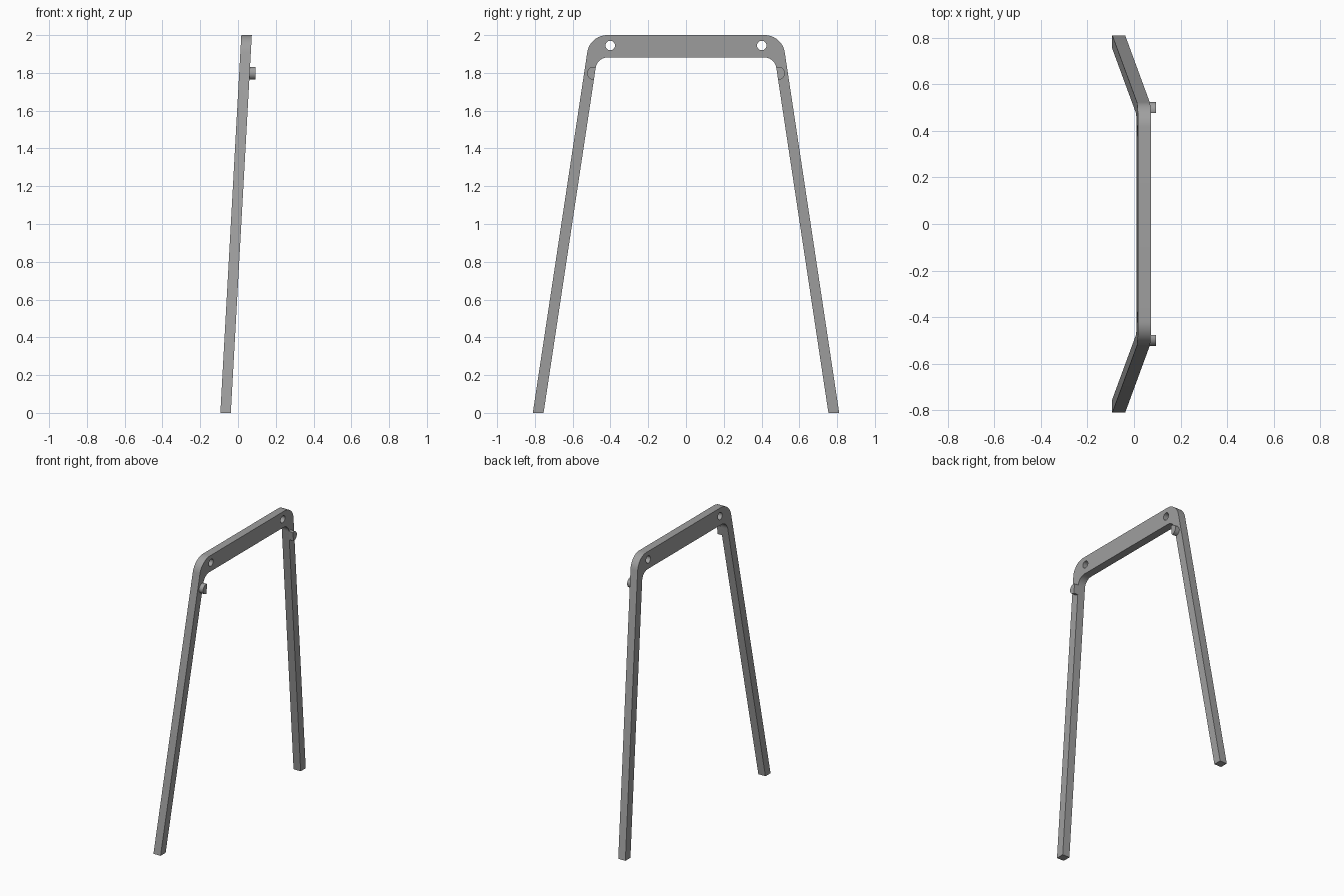
import bpy
import bmesh
import math
from mathutils import Vector

if "Cube" in bpy.data.objects:
    bpy.data.objects.remove(bpy.data.objects["Cube"])

LEAN = 0.0555            # sideways lean of the whole frame per unit of height
X0, X1 = -0.0935, -0.038  # thickness range at ground level
SPLAY = 0.151            # inward slope of the legs
OUT, INN = 0.811, 0.754  # outer and inner leg edge at ground level
TOP, UNDER = 2.0, 1.882  # crossbar top and underside

grey = bpy.data.materials.new("grey_metal")
grey.diffuse_color = (0.35, 0.35, 0.35, 1)
grey.use_nodes = True
grey.node_tree.nodes["Principled BSDF"].inputs["Base Color"].default_value = grey.diffuse_color


def fillet(prev, corner, nxt, radius, steps=12):
    """Arc points that round one corner of an outline."""
    a, c, b = Vector(prev), Vector(corner), Vector(nxt)
    u, v = (a - c).normalized(), (b - c).normalized()
    half = u.angle(v) / 2
    centre = c + (u + v).normalized() * radius / math.sin(half)
    t = radius / math.tan(half)
    p, q = c + u * t - centre, c + v * t - centre
    ang = p.angle(q)
    return [tuple(centre + (p * math.sin((1 - i / steps) * ang)
                            + q * math.sin(i / steps * ang)) / math.sin(ang))
            for i in range(steps + 1)]


def prism(name, outline, x0, x1, lean=0.0):
    """Extrude a (y, z) outline along x, with an optional lean."""
    bm = bmesh.new()
    face = bm.faces.new([bm.verts.new((x0 + lean * z, y, z)) for y, z in outline])
    ext = bmesh.ops.extrude_face_region(bm, geom=[face], use_keep_orig=True)
    moved = [g for g in ext["geom"] if isinstance(g, bmesh.types.BMVert)]
    bmesh.ops.translate(bm, verts=moved, vec=(x1 - x0, 0, 0))
    bmesh.ops.recalc_face_normals(bm, faces=bm.faces)
    mesh = bpy.data.meshes.new(name)
    bm.to_mesh(mesh)
    bm.free()
    mesh.materials.append(grey)
    obj = bpy.data.objects.new(name, mesh)
    bpy.context.collection.objects.link(obj)
    return obj


def circle(y, z, r, n=32):
    return [(y + r * math.cos(2 * math.pi * i / n),
             z + r * math.sin(2 * math.pi * i / n)) for i in range(n)]


def mirrored(points):
    return [(-y, z) for y, z in reversed(points)]


def smooth(obj):
    bpy.ops.object.select_all(action='DESELECT')
    obj.select_set(True)
    bpy.context.view_layer.objects.active = obj
    bpy.ops.object.shade_smooth_by_angle(angle=math.radians(30))


# Frame: two splayed legs and a crossbar in one bent outline
outer_corner = (OUT - SPLAY * TOP, TOP)
inner_corner = (INN - SPLAY * UNDER, UNDER)
outside = [(OUT, 0)] + fillet((OUT, 0), outer_corner, (0, TOP), 0.107)
inside = fillet((0, UNDER), inner_corner, (INN, 0), 0.065) + [(INN, 0)]
outline = outside + mirrored(outside) + mirrored(inside) + inside
frame = prism("frame", outline, X0, X1, LEAN)

# Bolt holes through the crossbar ends
for side, label in ((-1, "front"), (1, "back")):
    cutter = prism(label + "_hole_cutter", circle(side * 0.401, 1.945, 0.025), -0.2, 0.3)
    cut = frame.modifiers.new(label + "_hole", 'BOOLEAN')
    cut.object = cutter
    cut.solver = 'EXACT'
    bpy.context.view_layer.objects.active = frame
    bpy.ops.object.modifier_apply(modifier=cut.name)
    bpy.data.objects.remove(cutter)
smooth(frame)

# Pegs: round outside, trimmed flush with the inner edge of each leg
for side, label in ((-1, "front"), (1, "back")):
    pts = [(side * max(y, INN - SPLAY * z), z) for y, z in circle(0.49, 1.798, 0.034)]
    smooth(prism(label + "_peg", pts, 0.04, 0.0935))
